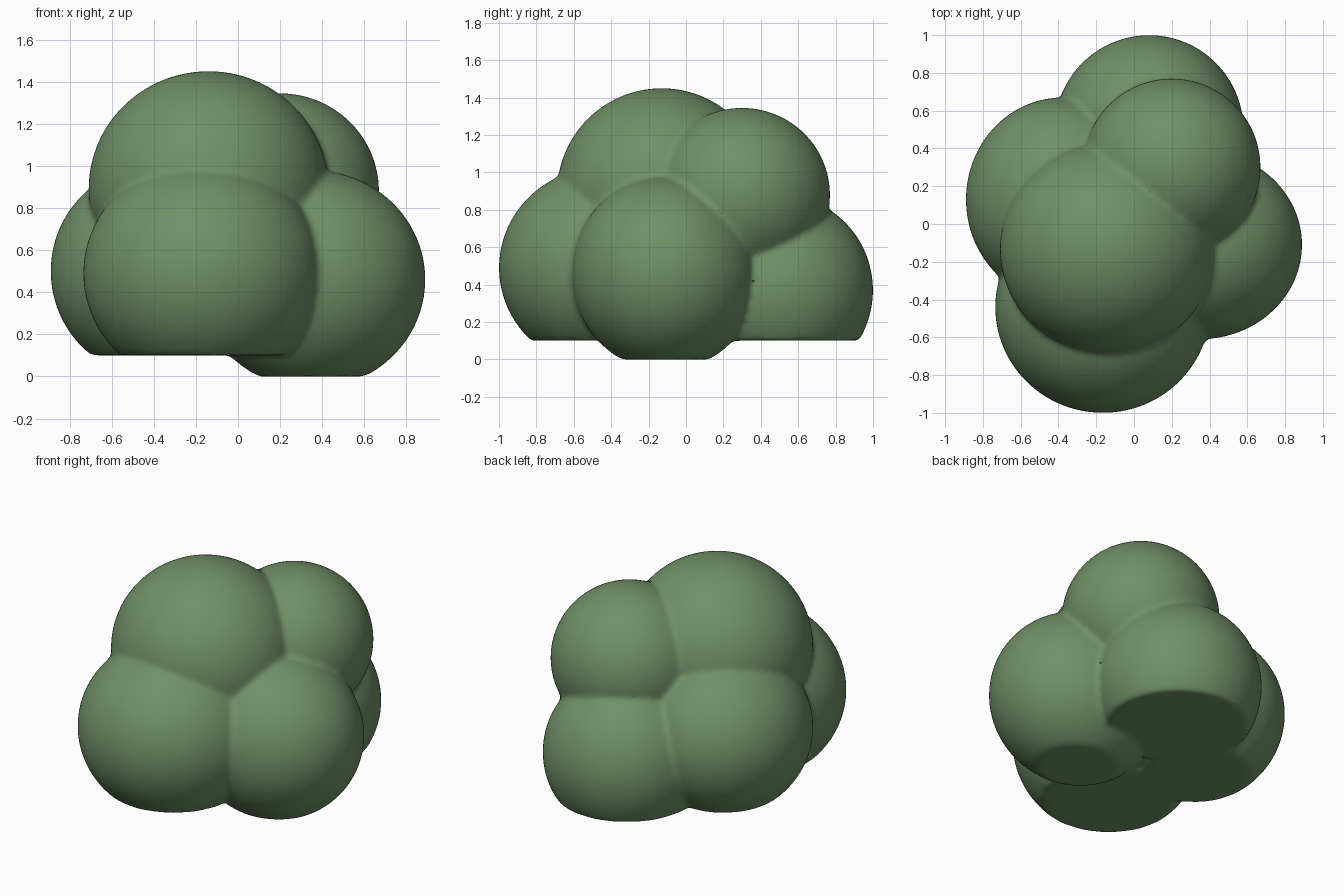
import bpy, bmesh
from mathutils import Vector

if "Cube" in bpy.data.objects:
    bpy.data.objects.remove(bpy.data.objects["Cube"])

green = bpy.data.materials.new("leaf green")
green.diffuse_color = (0.16, 0.28, 0.135, 1)
green.use_nodes = True
green.node_tree.nodes["Principled BSDF"].inputs["Base Color"].default_value = green.diffuse_color

# Foliage lobes: centre, radii, height of the flat underside
lobes = [
    ((-0.14, -0.13, 0.89), (0.57, 0.56, 0.56), 0.1),   # crown
    ((-0.165, -0.44, 0.49), (0.57, 0.56, 0.54), 0.1),  # front
    ((0.35, -0.11, 0.46), (0.54, 0.50, 0.52), 0.0),    # right
    ((0.20, 0.30, 0.88), (0.47, 0.47, 0.465), 0.1),    # upper back
    ((0.08, 0.50, 0.37), (0.50, 0.50, 0.51), 0.1),     # back
    ((-0.38, 0.13, 0.50), (0.51, 0.54, 0.51), 0.1),    # left
]

bm = bmesh.new()
for centre, radii, floor in lobes:
    verts = bmesh.ops.create_icosphere(bm, subdivisions=5, radius=1)["verts"]
    for v in verts:
        v.co = Vector(c + r * p for c, r, p in zip(centre, radii, v.co))
        v.co.z = max(v.co.z, floor)   # press the underside flat
mesh = bpy.data.meshes.new("bush")
bm.to_mesh(mesh)
bm.free()
mesh.materials.append(green)
bush = bpy.data.objects.new("bush", mesh)
bpy.context.collection.objects.link(bush)

# Fuse the lobes into one skin with soft creases
fuse = bush.modifiers.new("fuse", 'REMESH')
fuse.mode = 'VOXEL'
fuse.voxel_size = 0.018
fuse.use_smooth_shade = True
soften = bush.modifiers.new("soften", 'SMOOTH')
soften.factor = 0.5
soften.iterations = 4

bpy.context.view_layer.objects.active = bush
bush.select_set(True)
for name in ("fuse", "soften"):
    bpy.ops.object.modifier_apply(modifier=name)
bpy.ops.object.shade_smooth_by_angle(angle=0.6)
